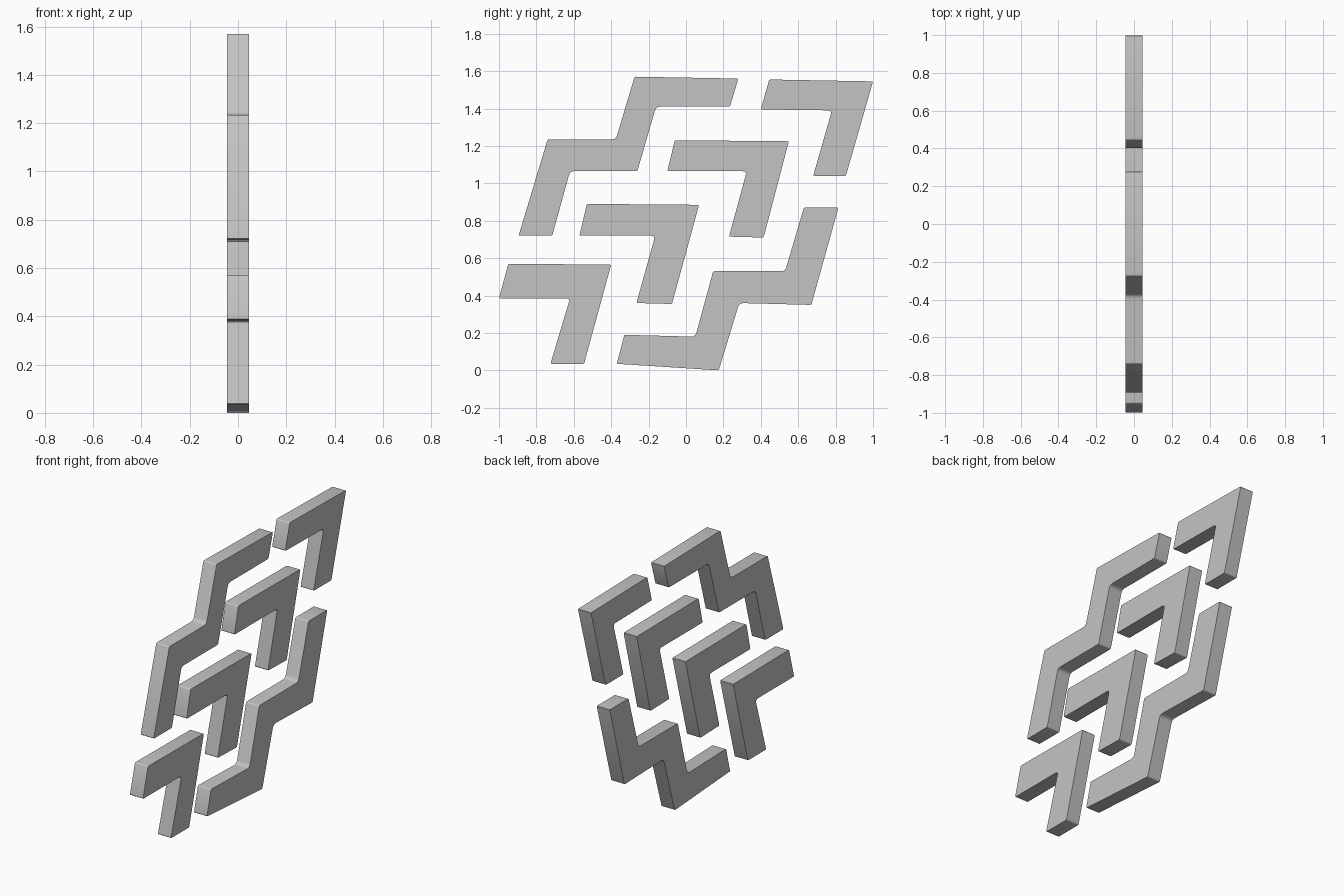
import bpy
import bmesh
from math import radians
from mathutils import Vector

HALF_DEPTH = 0.045
OUTER_ROUND = 0.008
INNER_ROUND = 0.022

cube = bpy.data.objects.get("Cube")
if cube:
    bpy.data.objects.remove(cube, do_unlink=True)

grey = bpy.data.materials.new("light_grey")
grey.use_nodes = True
colour = (0.55, 0.55, 0.55, 1)
grey.diffuse_color = colour
grey.node_tree.nodes["Principled BSDF"].inputs["Base Color"].default_value = colour


def rounded(corners, steps=3):
    """Round a clockwise (y, z) outline, more softly at its inner corners."""
    points = [Vector(c) for c in corners]
    outline = []
    for i, corner in enumerate(points):
        before = (points[i - 1] - corner).normalized()
        after = (points[(i + 1) % len(points)] - corner).normalized()
        is_inner = (-before).cross(after) > 0
        size = INNER_ROUND if is_inner else OUTER_ROUND
        start, end = corner + before * size, corner + after * size
        for step in range(steps + 1):
            t = step / steps
            outline.append(start.lerp(corner, t).lerp(corner.lerp(end, t), t))
    return outline


def add_bar(name, corners):
    """Extrude a bent bar outline through the thickness of the model."""
    bm = bmesh.new()
    outline = rounded(corners)
    face = bm.faces.new([bm.verts.new((-HALF_DEPTH, p.x, p.y)) for p in outline])
    extruded = bmesh.ops.extrude_face_region(bm, geom=[face])
    moved = [g for g in extruded["geom"] if isinstance(g, bmesh.types.BMVert)]
    bmesh.ops.translate(bm, verts=moved, vec=(2 * HALF_DEPTH, 0, 0))
    bmesh.ops.recalc_face_normals(bm, faces=bm.faces)
    mesh = bpy.data.meshes.new(name)
    bm.to_mesh(mesh)
    bm.free()
    mesh.materials.append(grey)
    bar = bpy.data.objects.new(name, mesh)
    bpy.context.collection.objects.link(bar)
    bpy.ops.object.select_all(action="DESELECT")
    bar.select_set(True)
    bpy.context.view_layer.objects.active = bar
    bpy.ops.object.shade_smooth_by_angle(angle=radians(35))


# Stepped bars along the upper front and lower back
add_bar("upper_stepped_bar", [
    (-.275, 1.57), (.28, 1.56), (.235, 1.41), (-.16, 1.41), (-.26, 1.065),
    (-.62, 1.065), (-.715, .72), (-.895, .72), (-.74, 1.235), (-.375, 1.235)])
add_bar("lower_stepped_bar", [
    (.63, .87), (.815, .87), (.67, .35), (.285, .36), (.175, 0),
    (-.37, .035), (-.33, .19), (.05, .18), (.145, .53), (.53, .53)])

# Four angle bars climbing along the diagonal
add_bar("top_angle_bar", [
    (.445, 1.555), (1, 1.545), (.855, 1.04), (.68, 1.04), (.78, 1.39), (.4, 1.395)])
add_bar("upper_middle_angle_bar", [
    (-.06, 1.23), (.55, 1.225), (.415, .71), (.23, .715), (.325, 1.065), (-.1, 1.065)])
add_bar("lower_middle_angle_bar", [
    (-.53, .89), (.07, .885), (-.075, .355), (-.265, .36), (-.165, .72), (-.57, .72)])
add_bar("bottom_angle_bar", [
    (-.95, .57), (-.4, .565), (-.545, .035), (-.725, .035), (-.62, .385), (-1, .385)])
